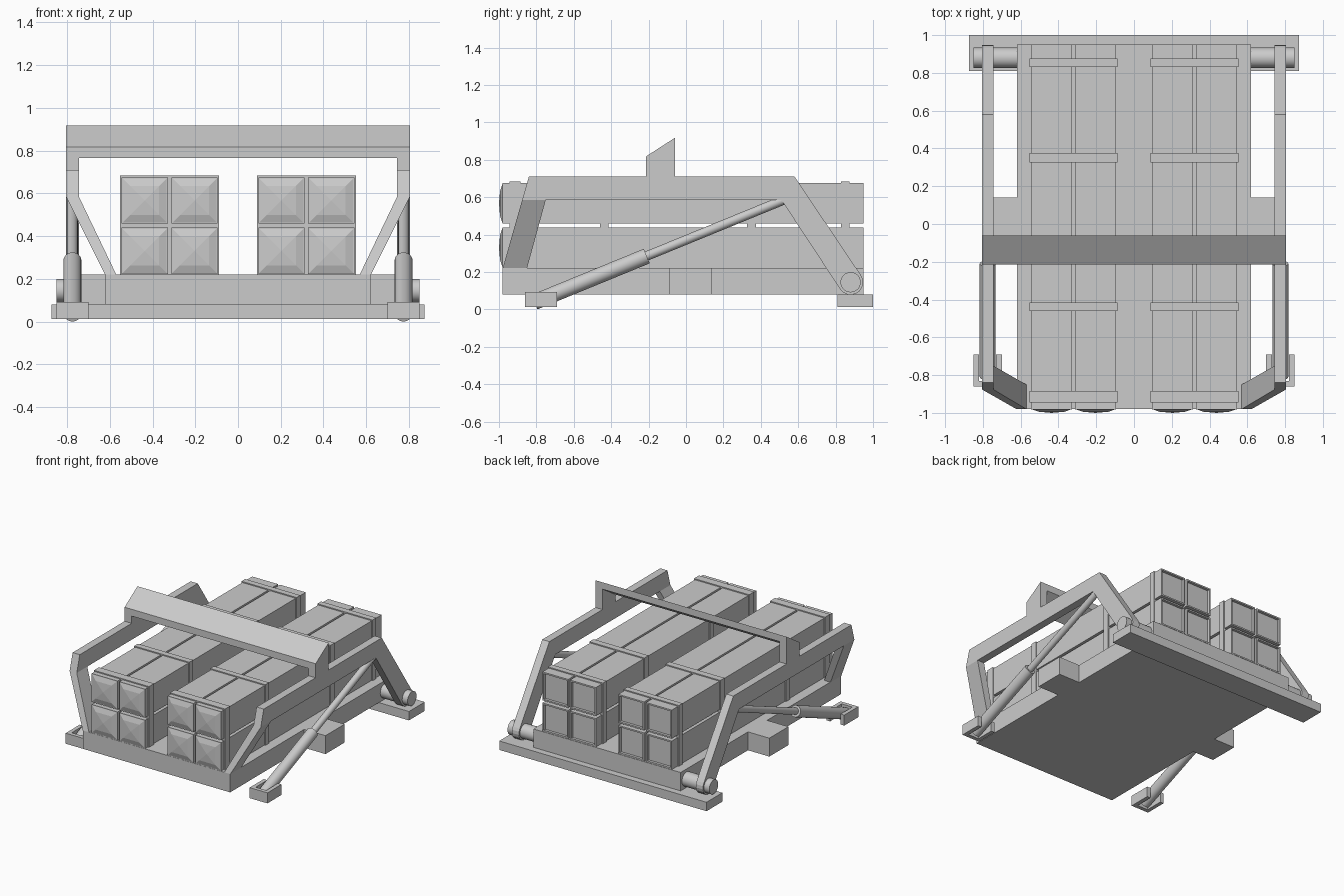
import bpy, bmesh
from math import cos, sin, radians
from mathutils import Vector

if "Cube" in bpy.data.objects:
    bpy.data.objects.remove(bpy.data.objects["Cube"])


def finish(name, bm, mirror=False, smooth=False):
    bmesh.ops.recalc_face_normals(bm, faces=bm.faces)
    me = bpy.data.meshes.new(name)
    bm.to_mesh(me)
    bm.free()
    ob = bpy.data.objects.new(name, me)
    bpy.context.collection.objects.link(ob)
    if mirror:
        ob.modifiers.new("Mirror", 'MIRROR')
    if smooth:
        bpy.ops.object.select_all(action='DESELECT')
        ob.select_set(True)
        bpy.context.view_layer.objects.active = ob
        bpy.ops.object.shade_smooth_by_angle(angle=radians(35))
    return ob


def loft(bm, a, b):
    """Solid between two matching outlines."""
    va = [bm.verts.new(p) for p in a]
    vb = [bm.verts.new(p) for p in b]
    n = len(va)
    bm.faces.new(va)
    bm.faces.new(vb[::-1])
    for i in range(n):
        j = (i + 1) % n
        bm.faces.new((va[i], vb[i], vb[j], va[j]))


def prism(bm, profile, x0, x1):
    """Extrude a (y, z) profile along x."""
    loft(bm, [(x0, y, z) for y, z in profile], [(x1, y, z) for y, z in profile])


def box(bm, x0, x1, y0, y1, z0, z1):
    prism(bm, [(y0, z0), (y1, z0), (y1, z1), (y0, z1)], x0, x1)


def rod(bm, p, q, r, seg=24):
    p, q = Vector(p), Vector(q)
    d = q - p
    mat = d.to_track_quat('Z', 'Y').to_matrix().to_4x4()
    mat.translation = (p + q) / 2
    bmesh.ops.create_cone(bm, cap_ends=True, segments=seg, radius1=r, radius2=r,
                          depth=d.length, matrix=mat)


# Base platform and its side blocks
bm = bmesh.new()
box(bm, -0.62, 0.62, -0.98, 0.95, 0.08, 0.22)
finish("base_platform", bm)
bm = bmesh.new()
box(bm, 0.62, 0.80, -0.09, 0.14, 0.08, 0.22)
finish("side_block", bm, mirror=True)

# Rear mounting bar and pivot shaft
bm = bmesh.new()
box(bm, -0.873, 0.873, 0.81, 1.0, 0.012, 0.08)
finish("rear_bar", bm)
bm = bmesh.new()
rod(bm, (0.60, 0.88, 0.145), (0.85, 0.88, 0.145), 0.054, 32)
finish("pivot_shaft", bm, mirror=True, smooth=True)

# Side arm: top rail and rounded rear leg
X0, X1 = 0.745, 0.805
end = [(0.88 + 0.067 * cos(radians(a)), 0.145 + 0.067 * sin(radians(a)))
       for a in range(35, -146, -20)]
bm = bmesh.new()
prism(bm, [(-0.84, 0.71), (0.58, 0.71)] + end +
      [(0.51, 0.585), (-0.75, 0.585), (-0.876, 0.585)], X0, X1)
finish("side_arm", bm, mirror=True)

# Front leg slants inwards to the platform
bm = bmesh.new()
loft(bm, [(X0, -0.876, 0.585), (X1, -0.876, 0.585), (X1, -0.75, 0.585), (X0, -0.75, 0.585)],
     [(0.57, -0.98, 0.22), (0.622, -0.98, 0.22), (0.622, -0.85, 0.22), (0.57, -0.85, 0.22)])
finish("front_leg", bm, mirror=True)

# Sloped crossbar with end cheeks
bm = bmesh.new()
prism(bm, [(-0.215, 0.765), (-0.215, 0.817), (-0.06, 0.917), (-0.06, 0.865)], -X0, X0)
finish("crossbar", bm)
bm = bmesh.new()
prism(bm, [(-0.215, 0.71), (-0.215, 0.817), (-0.06, 0.917), (-0.06, 0.71)], X0, X1)
finish("crossbar_cheek", bm, mirror=True)

# Hydraulic lift strut
bm = bmesh.new()
rod(bm, (0.775, -0.81, 0.039), (0.775, -0.21, 0.285), 0.042)
rod(bm, (0.775, -0.25, 0.269), (0.775, 0.52, 0.584), 0.025)
finish("lift_strut", bm, mirror=True, smooth=True)

# U-shaped foot bracket around the strut's lower end
bm = bmesh.new()
u = [(0.70, -0.69), (0.70, -0.86), (0.85, -0.86), (0.85, -0.69),
     (0.82, -0.69), (0.82, -0.83), (0.73, -0.83), (0.73, -0.69)]
loft(bm, [(x, y, 0.012) for x, y in u], [(x, y, 0.092) for x, y in u])
finish("foot_bracket", bm, mirror=True)

# Box tubes with domed front covers and recessed rear panels
bm = bmesh.new()
for x in (0.095, 0.328):
    for z in (0.222, 0.458):
        box(bm, x, x + 0.217, -0.982, 0.95, z, z + 0.217)
bmesh.ops.recalc_face_normals(bm, faces=bm.faces)
bm.normal_update()
front = [f for f in bm.faces if f.normal.y < -0.9]
rear = [f for f in bm.faces if f.normal.y > 0.9]
bmesh.ops.inset_individual(bm, faces=front, thickness=0.008)
bmesh.ops.inset_individual(bm, faces=front, thickness=0.05, depth=0.012)
bmesh.ops.poke(bm, faces=front, offset=0.006)
bmesh.ops.inset_individual(bm, faces=rear, thickness=0.016)
bmesh.ops.inset_individual(bm, faces=rear, thickness=0.0, depth=-0.02)
finish("box_tubes", bm, mirror=True)

# Collars clamping each group of four tubes
bm = bmesh.new()
for y0, y1 in ((-0.945, -0.885), (-0.46, -0.415), (0.325, 0.375), (0.83, 0.875)):
    box(bm, 0.088, 0.552, y0, y1, 0.218, 0.683)
finish("tube_collars", bm, mirror=True)
